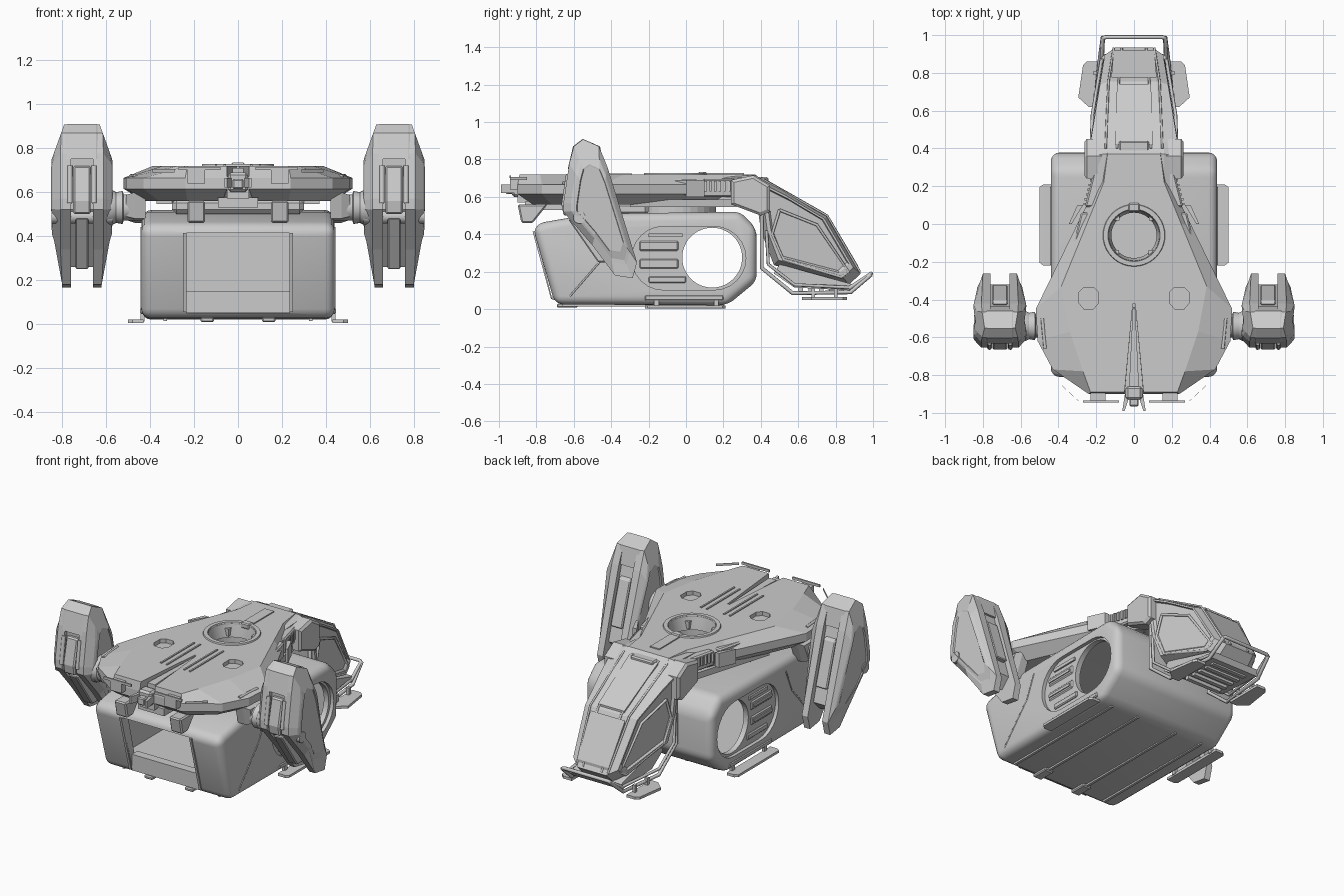
import bpy, bmesh, math
from mathutils import Vector

if "Cube" in bpy.data.objects:
    bpy.data.objects.remove(bpy.data.objects["Cube"])


# ---------- helpers ----------
def finish(name, bm, mirror=False, bevel=0, seg=1, smooth=False):
    bmesh.ops.recalc_face_normals(bm, faces=bm.faces)
    me = bpy.data.meshes.new(name)
    bm.to_mesh(me)
    bm.free()
    ob = bpy.data.objects.new(name, me)
    bpy.context.collection.objects.link(ob)
    if bevel:
        m = ob.modifiers.new("bevel", 'BEVEL')
        m.width, m.segments, m.limit_method = bevel, seg, 'ANGLE'
    if mirror:
        ob.modifiers.new("mirror", 'MIRROR')
    if smooth:
        shade(ob)
    return ob


def activate(ob):
    bpy.ops.object.select_all(action='DESELECT')
    ob.select_set(True)
    bpy.context.view_layer.objects.active = ob


def shade(ob):
    activate(ob)
    bpy.ops.object.shade_smooth_by_angle(angle=math.radians(32))


def loft(name, rings, closed=False, **kw):
    bm = bmesh.new()
    vs = [[bm.verts.new(p) for p in r] for r in rings]
    n = len(vs[0])
    for a, b in zip(vs, vs[1:] + ([vs[0]] if closed else [])):
        for i in range(n):
            bm.faces.new((a[i], a[(i + 1) % n], b[(i + 1) % n], b[i]))
    if not closed:
        bm.faces.new(vs[0])
        bm.faces.new(vs[-1])
    return finish(name, bm, **kw)


def prism_x(name, yz, layers, taper=lambda x, y, z: x, **kw):
    """Side profile swept across x; each layer is (x, profile scale)."""
    cy = (min(p[0] for p in yz) + max(p[0] for p in yz)) / 2
    cz = (min(p[1] for p in yz) + max(p[1] for p in yz)) / 2
    rings = []
    for x, s in layers:
        pts = [(cy + (y - cy) * s, cz + (z - cz) * s) for y, z in yz]
        rings.append([(taper(x, y, z), y, z) for y, z in pts])
    return loft(name, rings, **kw)


def box(name, lo, hi, **kw):
    (a, b, c), (d, e, f) = lo, hi
    return loft(name, [[(a, b, z), (d, b, z), (d, e, z), (a, e, z)] for z in (c, f)], **kw)


def lathe(name, c, axis, prof, n=32, closed=False, **kw):
    """Rings of (offset along axis, radius)."""
    rings = []
    for t, r in prof:
        ring = []
        for i in range(n):
            u, v = r * math.cos(math.tau * i / n), r * math.sin(math.tau * i / n)
            ring.append(Vector(c) + Vector((t, u, v) if axis == 'x' else (u, v, t)))
        rings.append(ring)
    return loft(name, rings, closed=closed, **kw)


def tube(name, pts, r=0.011, mirror=False):
    cu = bpy.data.curves.new(name, 'CURVE')
    cu.dimensions, cu.bevel_depth, cu.bevel_resolution, cu.use_fill_caps = '3D', r, 2, True
    for sx in ((1, -1) if mirror else (1,)):
        sp = cu.splines.new('POLY')
        sp.points.add(len(pts) - 1)
        for q, p in zip(sp.points, pts):
            q.co = (p[0] * sx, p[1], p[2], 1)
    bpy.context.collection.objects.link(bpy.data.objects.new(name, cu))


def cut(ob, *cutters):
    activate(ob)
    for m in list(ob.modifiers):
        bpy.ops.object.modifier_apply(modifier=m.name)
    for c in cutters:
        m = ob.modifiers.new("cut", 'BOOLEAN')
        m.operation, m.solver, m.object = 'DIFFERENCE', 'EXACT', c
        bpy.ops.object.modifier_apply(modifier=m.name)
        bpy.data.objects.remove(c)


def stadium(r, y0, y1, zc, n=12):
    a = [math.pi * i / n - math.pi / 2 for i in range(n + 1)]
    return ([(y1 + r * math.cos(t), zc + r * math.sin(t)) for t in a] +
            [(y0 - r * math.cos(t), zc - r * math.sin(t)) for t in a])


# ---------- cargo hull: hollow shell, open front, side hatches ----------
hull = prism_x("cargo_hull", [(-.70, .025), (.22, .02), (.378, .15), (.378, .43), (.29, .52), (-.5, .51),
                              (-.76, .465), (-.82, .44)], [(-.44, 1), (.44, 1)], bevel=.045, seg=4)
cuts = [prism_x("cavity", [(-.67, .065), (.24, .065), (.335, .15), (.335, .43), (.28, .475), (-.5, .47), (-.76, .43)],
                [(-.385, 1), (.385, 1)]),
        box("door_cut", (-.235, -.95, .05), (.235, -.6, .415)),
        lathe("hatch_cut", (0, .14, .275), 'x', [(-.6, .16), (.6, .16)], n=48)]
for s in (1, -1):
    cuts.append(prism_x("recess_cut", stadium(.17, -.12, .15, .272), [(s * .418, 1), (s * .55, 1)]))
cut(hull, *cuts)
shade(hull)
box("door_sill", (-.235, -.715, .05), (.235, -.66, .15))
for z in (.31, .215):   # hatch inner louvres
    box("hatch_louvre", (.39, -.25, z), (.425, -.04, z + .055), mirror=True, bevel=.008)
    box("louvre_slat", (.39, -.24, z + .018), (.431, -.06, z + .034), mirror=True)
box("hatch_lower_bar", (.39, -.2, .14), (.428, 0, .175), mirror=True, bevel=.006)
box("hatch_upper_bar", (.39, -.2, .385), (.428, -.02, .405), mirror=True)
loft("door_pillar", [[(x, -.715, .055), (x, -.808, .415), (x, -.82, .415), (x, -.722, .055)] for x in (.235, .25)],
     mirror=True)
tube("hull_side_rib", [(.439, -.62, .07), (.439, -.42, .3), (.439, -.36, .44)], .005, True)
for x in (.14, .33):
    box("belly_seam", (x - .008, -.66, .014), (x + .008, .2, .03), mirror=True)
box("belly_runner", (.11, -.69, .008), (.17, -.58, .03), mirror=True, bevel=.006)
# side boarding steps
prism_x("side_step", [(-.22, .004), (.21, .004), (.21, .02), (-.22, .02)], [(.43, 1), (.48, 1), (.5, .93)], mirror=True)
box("step_hinge_rail", (.42, -.22, .045), (.445, .2, .075), mirror=True, bevel=.006)
for y in (-.17, .15):
    box("step_strut", (.425, y, .012), (.443, y + .025, .06), mirror=True)

# ---------- roof wing plate ----------
outer = [(.006, -.42), (.05, -.9), (.24, -.9), (.43, -.77), (.51, -.62), (.52, -.45), (.3, 0), (.18, .24), (.16, .44)]
crown = [(.006, -.42), (.05, -.89), (.23, -.89), (.27, -.78), (.34, -.57), (.385, -.33), (.25, 0), (.16, .22), (.14, .37)]
under = [(.005, -.44), (.07, -.82), (.23, -.82), (.36, -.72), (.42, -.6), (.43, -.43), (.24, 0), (.16, .2), (.14, .4)]


def full(half, z):
    return [(x, y, z) for x, y in half] + [(-x, y, z) for x, y in reversed(half)]


wing = loft("roof_wing", [full(under, .56), full(outer, .615), full(outer, .665), full(crown, .72)])
octagon = [(-.05, -.03), (-.025, -.06), (.025, -.06), (.05, -.03), (.05, .03), (.025, .055), (-.025, .055), (-.05, .03)]
vents = [loft("vent_cut", [[(s * .24 + x, -.39 + y, z) for x, y in octagon] for z in (.695, .8)]) for s in (1, -1)]
cut(wing, lathe("port_cut", (0, -.06, 0), 'z', [(.6, .135), (.8, .135)], n=40), *vents)
lathe("top_port_ring", (0, -.06, .7), 'z', [(0, .172), (.028, .162), (.028, .138), (-.03, .125), (-.06, .12), (-.06, .15)],
      n=40, closed=True, smooth=True)
for i in range(4):
    a = math.tau * i / 4 + .78
    x, y = .13 * math.cos(a), -.06 + .13 * math.sin(a)
    box("port_clamp", (x - .014, y - .014, .65), (x + .014, y + .014, .695))
box("port_latch", (-.03, .065, .7), (.03, .11, .734), bevel=.006)
box("roof_spine", (-.032, .11, .715), (.032, .31, .727))
for x in (.055, .095):
    box("roof_slat", (x, -.62, .715), (x + .01, -.29, .726), mirror=True)
tube("shoulder_trim", [(.47, -.66, .672), (.485, -.5, .674)], .009, True)
loft("shoulder_fin", [[(.33, .0, z), (.345, .0, z), (.30, .1, z), (.27, .1, z)] for z in (.6, .69)], mirror=True)
# central spine wedge and fork at the nose
loft("nose_spine", [[(-.008, -.42, z), (.008, -.42, z), (.05, -.9, z), (-.05, -.9, z)] for z in (.57, .67)])
loft("nose_spine_cap", [[(-.006, -.44, z), (.006, -.44, z), (.026, -.86, z), (-.026, -.86, z)] for z in (.66, .71)])
loft("nose_fork", [[(.02, -.9, z), (.045, -.88, z), (.062, -.99, z), (.05, -.99, z)] for z in (.62, .665)], mirror=True)
box("nose_block", (-.045, -.93, .6), (.045, -.86, .69), bevel=.012)
box("nose_sensor", (-.025, -.965, .615), (.025, -.9, .66), bevel=.006)
box("nose_foot", (-.09, -.86, .53), (.09, -.6, .575))
box("nose_vane", (.08, -.945, .7), (.27, -.935, .715), mirror=True)
box("nose_vane_mount", (.15, -.94, .64), (.23, -.87, .7), mirror=True)
loft("corner_vane", [[(.29, -.94, z), (.298, -.934, z), (.388, -.85, z), (.38, -.856, z)] for z in (.69, .705)], mirror=True)
prism_x("nose_bracket", [(-.88, .46), (-.82, .46), (-.74, .56), (-.9, .56)], [(.15, 1), (.23, 1)], mirror=True, bevel=.008)
# roof supports on the hull
lathe("turntable", (0, -.06, 0), 'z', [(.5, .22), (.545, .22), (.565, .19)], n=32)
box("roof_support", (-.3, -.6, .5), (.3, -.2, .57), bevel=.02)

# ---------- neck and flank boxes ----------
prism_x("neck", [(.12, .57), (.42, .53), (.52, .45), (.55, .6), (.37, .718), (.12, .7)],
        [(-.19, .93), (-.16, 1), (.16, 1), (.19, .93)])
for y0, y1, x in ((-.14, .06, .27), (.09, .29, .2)):
    loft("flank_box", [[(x - .06, y0, z), (x + .06, y0, z), (x + .01, y1, z), (x - .06, y1, z)] for z in (.6, .695)],
         mirror=True, bevel=.008)
for i in range(7):
    y = .1 + i * .025
    box("flank_vent", (.2, y, .63), (.268 - i * .007, y + .012, .685), mirror=True)
loft("flank_rail", [[(.3, -.3, z), (.37, -.3, z), (.2, .27, z), (.14, .27, z)] for z in (.545, .585)], mirror=True)
prism_x("neck_shoulder", [(.24, .56), (.24, .69), (.36, .715), (.45, .66), (.45, .52), (.4, .5)],
        [(.17, 1), (.25, 1), (.262, .85)], mirror=True)

# ---------- rear cabin ----------
cab = [(.36, .715), (.52, .635), (.755, .495), (.935, .19), (.87, .13), (.47, .235), (.4, .42)]


def narrow(x, y, z=0):
    return x * (1 - .36 * (y - .45) / .5)


half = [(.215, .74), (.228, .78), (.228, .86), (.15, 1)]
sides = [(-.216, .72)] + [(-x, s) for x, s in half] + [(x, s) for x, s in reversed(half)] + [(.216, .72)]
prism_x("rear_cabin", cab, sides, taper=narrow)
tube("window_frame", [(narrow(.222, y), y, z) for y, z in
     [(.5, .53), (.7, .45), (.87, .2), (.83, .17), (.52, .265), (.46, .4), (.5, .53)]], .008, True)
# cabin roof panel, windscreen frame and hatch details
for nm, (ya, za), (yb, zb), w in (("cabin_roof_panel", (.42, .69), (.74, .508), .1), ("windscreen", (.775, .47), (.92, .225), .12)):
    loft(nm, [[(-w, ya, za + d), (w, ya, za + d), (w * .9, yb, zb + d), (-w * .9, yb, zb + d)] for d in (-.02, .008)])
for x in (.09, .15):
    tube("cabin_roof_rail", [(x, .4, .7), (x * .9, .755, .5), (x * .72, .93, .2)], .006, True)
box("neck_latch", (-.08, .38, .66), (.08, .44, .705), bevel=.008)
# undercarriage: grille, rails, pads
prism_x("cabin_floor", [(.47, .19), (.58, .115), (.88, .1), (.9, .13), (.5, .24)], [(-.17, 1), (.17, 1)])
for i in range(5):
    y = .6 + i * .055
    box("floor_grille", (-.12, y, .092), (.12, y + .025, .12))
tube("side_rail", [(.215, .43, .53), (.215, .405, .5), (.215, .405, .22), (.21, .57, .085), (.18, .88, .09),
                   (.165, .99, .185)], .011, True)
tube("upper_side_rail", [(.225, .43, .42), (.225, .44, .24), (.22, .58, .13), (.17, .88, .115)], .009, True)
tube("rear_bumper", [(.17, .87, .11), (.163, .985, .185), (.15, .989, .19), (-.15, .989, .19), (-.163, .985, .185), (-.17, .87, .11)])
pad = [(.19, .62), (.24, .62), (.295, .67), (.27, .84), (.25, .86), (.19, .86)]
loft("cabin_step_pad", [[(x, y, z) for x, y in pad] for z in (.05, .066)], mirror=True)
for y in (.67, .79):
    box("pad_strut", (.195, y, .06), (.215, y + .02, .11), mirror=True)

# ---------- side pods ----------
def pod_width(x, y, z):
    """Narrow the pod toward its head and its lower prongs."""
    lim = min(.14, .08 + (.91 - z) * .36, max(.09, .14 - (.42 - z) * .33))
    return .71 + max(-lim, min(lim, x - .71))


pod = [(-.625, .775), (-.6, .87), (-.55, .908), (-.465, .87), (-.42, .76), (-.262, .25), (-.285, .165), (-.38, .18),
       (-.5, .34), (-.655, .52), (-.655, .57)]
for d in (-1, 1):
    prism_x("pod_cheek", pod, [(.71 + d * x, s) for x, s in
            ((.05, 1), (.098, 1), (.135, .8), (.14, .74), (.14, .64), (.132, .62))], taper=pod_width, mirror=True)
prism_x("pod_core", [(-.61, .8), (-.56, .86), (-.47, .84), (-.44, .73), (-.32, .32), (-.38, .26), (-.6, .52)],
        [(.65, 1), (.77, 1)], mirror=True)
prism_x("pod_head", [(-.632, .75), (-.604, .87), (-.552, .91), (-.46, .87), (-.435, .76)],
        [(.632, .93), (.645, 1), (.775, 1), (.788, .93)], mirror=True)
prism_x("pod_front_block", [(-.655, .5), (-.665, .56), (-.63, .72), (-.58, .72), (-.55, .5)], [(.67, 1), (.75, 1)],
        mirror=True, bevel=.008)
prism_x("pod_tongue", [(-.63, .48), (-.47, .25), (-.4, .25), (-.5, .48)], [(.68, 1), (.74, 1)], mirror=True, bevel=.006)
prism_x("pod_rear_block", [(-.43, .7), (-.405, .69), (-.32, .42), (-.36, .42)], [(.67, 1), (.75, 1)], mirror=True, bevel=.006)
for x in (.655, .765):
    tube("pod_piston", [(x, -.655, .55), (x, -.63, .72)], .012, True)
lathe("pod_pivot_cap", (.71, -.57, .49), 'x', [(-.138, .033), (.138, .033)], n=20, mirror=True, smooth=True)
# pod axles and mounting brackets
lathe("pod_axle", (0, -.54, .53), 'x', [(.44, .06), (.52, .06), (.525, .075), (.555, .07), (.575, .08), (.66, .08)],
      n=28, mirror=True, smooth=True)
prism_x("axle_bracket", [(-.63, .6), (-.6, .48), (-.48, .46), (-.42, .6)], [(.42, 1), (.47, 1), (.51, .8)], mirror=True)
